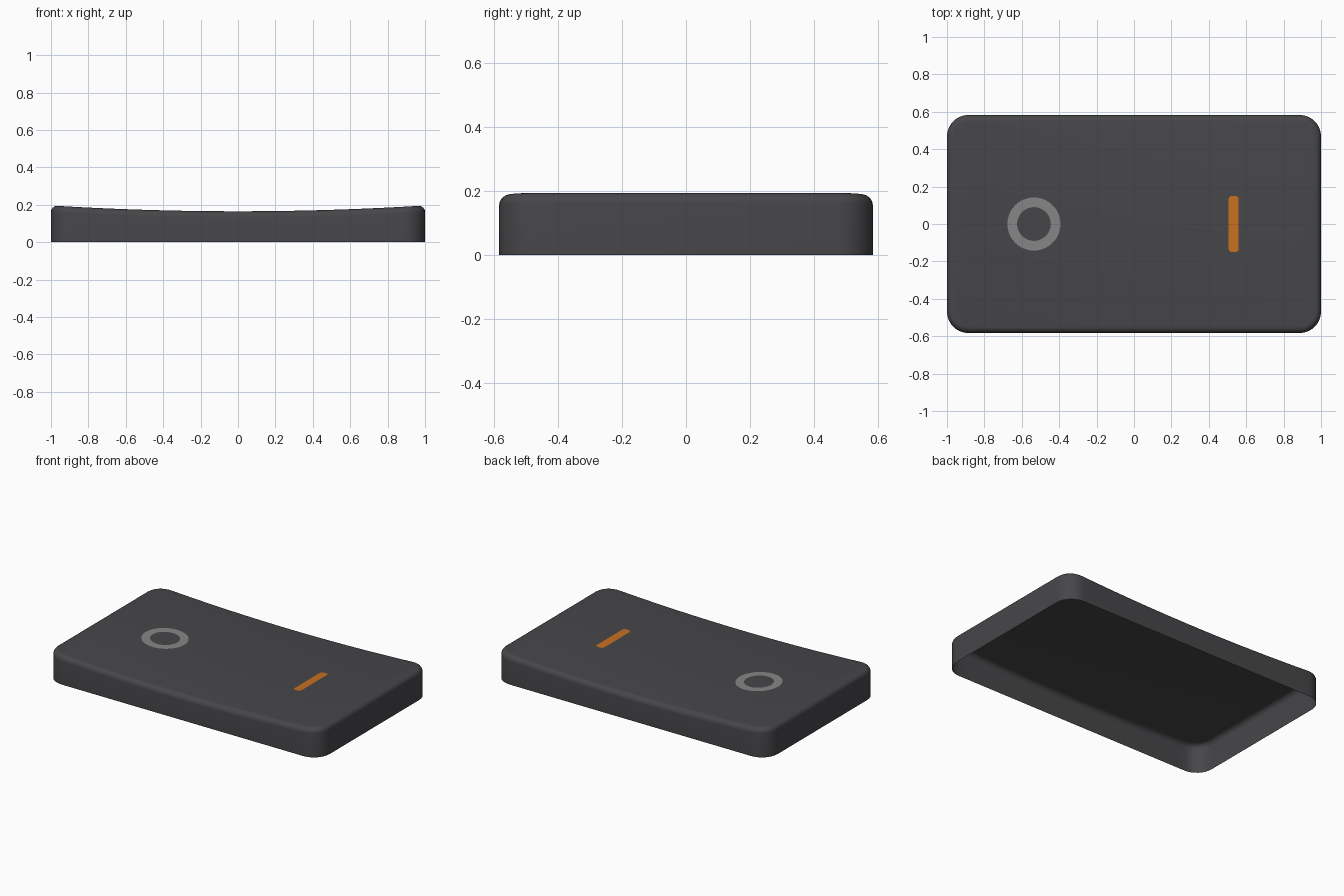
import bpy
import bmesh
from math import sin, cos, pi

cube = bpy.data.objects.get("Cube")
if cube:
    bpy.data.objects.remove(cube, do_unlink=True)

HALF_X, HALF_Y = 1.0, 0.583
CORNER, FILLET = 0.115, 0.035


def material(name, rgb):
    mat = bpy.data.materials.new(name)
    mat.use_nodes = True
    mat.diffuse_color = (*rgb, 1)
    mat.node_tree.nodes["Principled BSDF"].inputs["Base Color"].default_value = (*rgb, 1)
    return mat


def dish(x):
    """Height of the concave top along x."""
    return 0.165 + 0.031 * x * x


def finish(bm, name, mat):
    mesh = bpy.data.meshes.new(name)
    bm.to_mesh(mesh)
    bm.free()
    mesh.materials.append(mat)
    obj = bpy.data.objects.new(name, mesh)
    bpy.context.collection.objects.link(obj)
    bpy.ops.object.select_all(action="DESELECT")
    obj.select_set(True)
    bpy.context.view_layer.objects.active = obj
    bpy.ops.object.shade_smooth_by_angle(angle=pi / 5)
    return obj


def front_outline(inset):
    """Front half of a rounded rectangle, from left end to right end."""
    r = CORNER - inset
    cx, cy = HALF_X - CORNER, HALF_Y - CORNER
    arc = [(cx + r * sin(a), -cy - r * cos(a)) for a in (i * pi / 16 for i in range(9))]
    straight = [(-cx + 2 * cx * i / 24, -cy - r) for i in range(1, 24)]
    return [(-x, y) for x, y in reversed(arc)] + straight + arc


def bridge(bm, lower, upper):
    n = len(lower)
    for i in range(n):
        j = (i + 1) % n
        bm.faces.new((lower[i], lower[j], upper[j], upper[i]))


# Open-bottomed cap: wall, rounded top edge and dished top
bm = bmesh.new()
levels = [(0, None)] + [(FILLET * (1 - cos(a)), FILLET * (1 - sin(a)))
                        for a in (i * pi / 12 for i in range(7))]
previous = None
for inset, drop in levels:
    half = front_outline(inset)
    loop = half + [(x, -y) for x, y in reversed(half)]
    ring = [bm.verts.new((x, y, 0 if drop is None else dish(x) - drop)) for x, y in loop]
    if previous:
        bridge(bm, previous, ring)
    previous = ring
n = len(previous)
for i in range(n // 2 - 1):
    bm.faces.new((previous[i], previous[i + 1], previous[n - 2 - i], previous[n - 1 - i]))
finish(bm, "cap_shell", material("charcoal plastic", (0.062, 0.061, 0.066)))

# Ring mark, laid on the dished top
LIFT = 0.0025
bm = bmesh.new()
rings = []
for radius in (0.142, 0.09):
    points = [(-0.535 + radius * cos(a), radius * sin(a))
              for a in (i * pi / 32 for i in range(64))]
    rings.append([bm.verts.new((x, y, dish(x) + LIFT)) for x, y in points])
bridge(bm, *rings)
finish(bm, "ring_mark", material("light grey", (0.24, 0.24, 0.245)))

# Bar mark with rounded corners
bm = bmesh.new()
verts = []
for sx, sy, start in ((1, 1, 0), (-1, 1, 1), (-1, -1, 2), (1, -1, 3)):
    for i in range(6):
        a = (start + i / 5) * pi / 2
        x = 0.533 + sx * 0.009 + 0.018 * cos(a)
        y = sy * 0.132 + 0.018 * sin(a)
        verts.append(bm.verts.new((x, y, dish(x) + LIFT)))
bm.faces.new(verts)
finish(bm, "bar_mark", material("orange", (0.58, 0.165, 0.015)))
